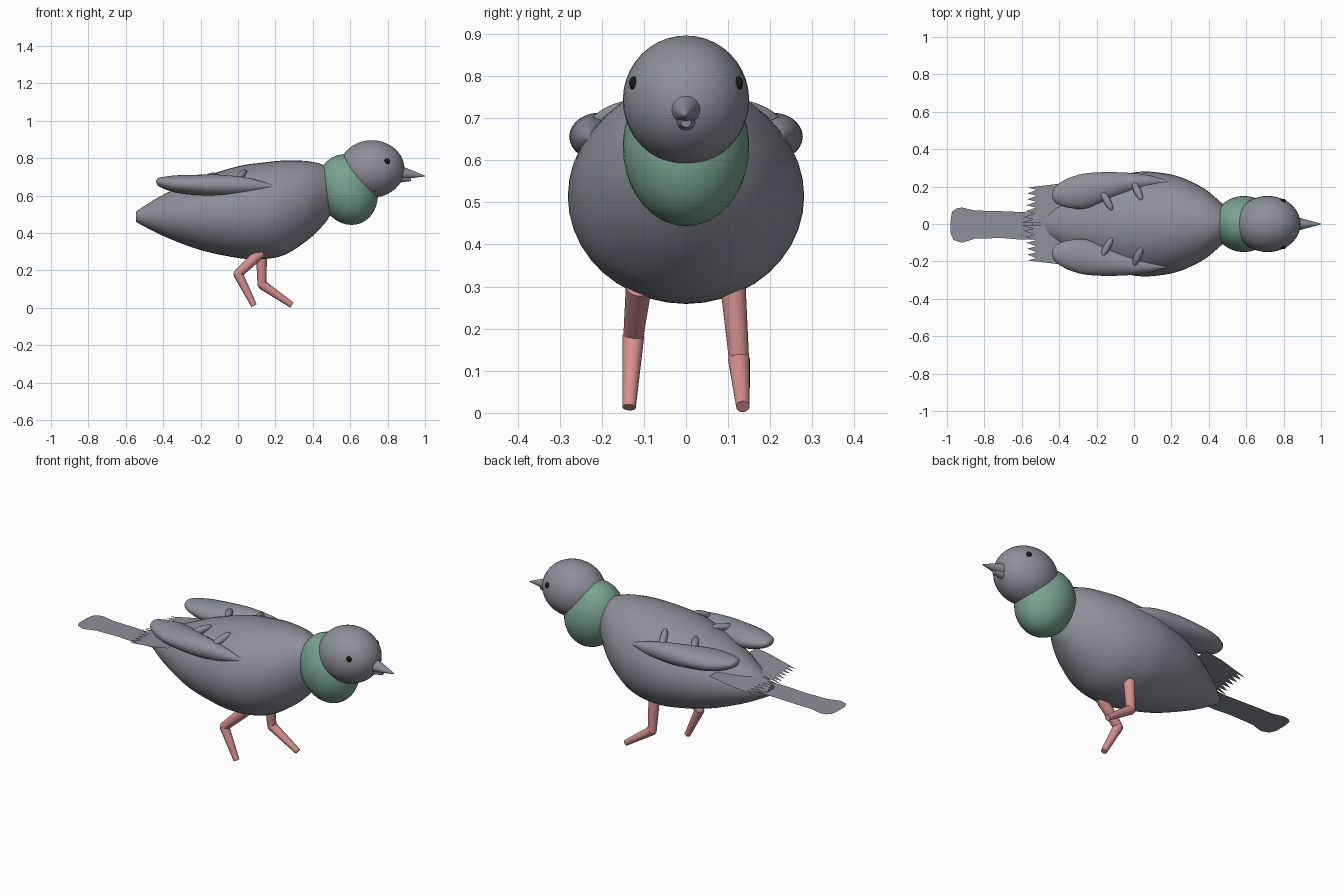
import bpy, bmesh, math
from mathutils import Vector, Matrix

if "Cube" in bpy.data.objects:
    bpy.data.objects.remove(bpy.data.objects["Cube"])


def material(name, rgb):
    m = bpy.data.materials.new(name)
    m.diffuse_color = (*rgb, 1)
    m.use_nodes = True
    m.node_tree.nodes["Principled BSDF"].inputs["Base Color"].default_value = m.diffuse_color
    return m


GREY = material("slate_grey", (0.27, 0.275, 0.325))
GREEN = material("soft_green", (0.19, 0.36, 0.28))
PINK = material("leg_pink", (0.66, 0.28, 0.27))
BLACK = material("eye_black", (0.01, 0.01, 0.01))


def finish(bm, name, mat, smooth=True, solid=True):
    if solid:
        bmesh.ops.recalc_face_normals(bm, faces=bm.faces)
    me = bpy.data.meshes.new(name)
    bm.to_mesh(me)
    bm.free()
    me.materials.append(mat)
    ob = bpy.data.objects.new(name, me)
    bpy.context.collection.objects.link(ob)
    if smooth:
        bpy.ops.object.select_all(action='DESELECT')
        ob.select_set(True)
        bpy.context.view_layer.objects.active = ob
        bpy.ops.object.shade_smooth_by_angle(angle=math.radians(50))
    return ob


def ellipsoid(name, mat, centre, radii, rot=None, segs=40):
    bm = bmesh.new()
    mtx = Matrix.Translation(centre) @ (rot or Matrix()) @ Matrix.Diagonal((*radii, 1))
    bmesh.ops.create_uvsphere(bm, u_segments=segs, v_segments=segs // 2, radius=1, matrix=mtx)
    return finish(bm, name, mat)


def rod(name, mat, a, b, r1, r2, segs=20):
    """Tapered cylinder from a to b."""
    a, b = Vector(a), Vector(b)
    d = b - a
    bm = bmesh.new()
    mtx = Matrix.Translation((a + b) / 2) @ d.to_track_quat('Z', 'Y').to_matrix().to_4x4()
    bmesh.ops.create_cone(bm, cap_ends=True, segments=segs, radius1=r1, radius2=r2,
                          depth=d.length, matrix=mtx)
    return finish(bm, name, mat)


def loft(name, mat, stations, segs=40, steps=4):
    """Elliptical sections along x: (x, centre y, centre z, half width, half height)."""
    p = [stations[0]] + stations + [stations[-1]]
    rows = []
    for i in range(1, len(p) - 2):
        for k in range(steps):
            t = k / steps
            rows.append([0.5 * (2 * b + (c - a) * t + (2 * a - 5 * b + 4 * c - d) * t * t
                                + (3 * b - a - 3 * c + d) * t ** 3)
                         for a, b, c, d in zip(*p[i - 1:i + 3])])
    rows.append(stations[-1])
    bm = bmesh.new()
    rings = []
    for x, cy, cz, w, h in rows:
        rings.append([bm.verts.new((x, cy + w * math.cos(math.tau * j / segs),
                                    cz + h * math.sin(math.tau * j / segs)))
                      for j in range(segs)])
    for r0, r1 in zip(rings, rings[1:]):
        for j in range(segs):
            n = (j + 1) % segs
            bm.faces.new((r0[j], r0[n], r1[n], r1[j]))
    bm.faces.new(rings[0])
    bm.faces.new(rings[-1])
    return finish(bm, name, mat)


def sheet(name, mat, points):
    """Flat paper-thin outline."""
    bm = bmesh.new()
    f = bm.faces.new([bm.verts.new(q) for q in points])
    f.normal_update()
    if f.normal.z < 0:
        f.normal_flip()
    bmesh.ops.triangulate(bm, faces=[f])
    return finish(bm, name, mat, smooth=False, solid=False)


# Body: egg shape tapering to the tail
loft("body", GREY, [
    (-0.545, 0, 0.488, 0.028, 0.028), (-0.50, 0, 0.490, 0.060, 0.055),
    (-0.39, 0, 0.495, 0.132, 0.115), (-0.20, 0, 0.502, 0.228, 0.193),
    (0.00, 0, 0.512, 0.276, 0.245), (0.125, 0, 0.518, 0.276, 0.258),
    (0.25, 0, 0.536, 0.250, 0.252), (0.377, 0, 0.575, 0.188, 0.209),
    (0.457, 0, 0.604, 0.122, 0.160), (0.485, 0, 0.612, 0.095, 0.130),
    (0.505, 0, 0.612, 0.065, 0.090), (0.52, 0, 0.612, 0.003, 0.003)])

# Neck and head
ellipsoid("neck", GREEN, (0.587, 0, 0.632), (0.157, 0.15, 0.192),
          Matrix.Rotation(math.radians(-20), 4, 'Y'))
ellipsoid("head", GREY, (0.715, 0, 0.743), (0.175, 0.15, 0.153))

# Beak: long upper cone, short blunt lower one
rod("upper_beak", GREY, (0.865, 0, 0.722), (1.0, 0, 0.705), 0.038, 0.002, 28)
rod("lower_beak", GREY, (0.84, 0, 0.697), (0.925, 0, 0.690), 0.030, 0.012, 28)

# Legs: (side, hip, knee, toe)
for side, hip, knee, toe in (
        ("right", (0.125, -0.112, 0.30), (0.0, -0.125, 0.182), (0.085, -0.135, 0.013)),
        ("left", (0.125, 0.110, 0.32), (0.128, 0.126, 0.125), (0.288, 0.135, 0.015))):
    rod(side + "_upper_leg", PINK, hip, knee, 0.031, 0.024)
    rod(side + "_lower_leg", PINK, knee, toe, 0.026, 0.016)
    ellipsoid(side + "_knee", PINK, knee, (0.024, 0.024, 0.024), segs=20)

for s, side in ((1, "left"), (-1, "right")):
    # Eye
    ellipsoid(side + "_eye", BLACK, (0.797, s * 0.125, 0.783), (0.016, 0.010, 0.016), segs=20)

    # Wing: flattened teardrop, pointed toward the front
    loft(side + "_wing", GREY, [
        (-0.438, s * 0.155, 0.676, 0.004, 0.003), (-0.428, s * 0.157, 0.674, 0.034, 0.020),
        (-0.40, s * 0.160, 0.669, 0.058, 0.031), (-0.34, s * 0.167, 0.663, 0.082, 0.045),
        (-0.25, s * 0.178, 0.658, 0.094, 0.053), (-0.10, s * 0.209, 0.656, 0.068, 0.056),
        (0.05, s * 0.226, 0.655, 0.040, 0.041), (0.15, s * 0.226, 0.651, 0.016, 0.018),
        (0.205, s * 0.225, 0.648, 0.002, 0.002)], 28)

    # Small pegs joining wing to back
    for i, (a, b) in enumerate((((-0.178, 0.185, 0.69), (-0.116, 0.072, 0.712)),
                                ((-0.005, 0.228, 0.685), (0.042, 0.125, 0.735)))):
        a, b = Vector((a[0], s * a[1], a[2])), Vector((b[0], s * b[1], b[2]))
        ellipsoid(f"{side}_wing_peg_{i + 1}", GREY, (a + b) / 2,
                  (0.02, 0.02, (b - a).length / 2),
                  (b - a).to_track_quat('Z', 'Y').to_matrix().to_4x4(), 20)

    # Serrated wing feathers, sloping down to the rear
    teeth = 7
    edge = [(-0.30, 0.05), (-0.30, 0.215), (-0.40, 0.215)]
    for i in range(teeth):
        y = 0.195 - 0.19 * i / (teeth - 1)
        tip = -0.57 - 0.035 * (i / (teeth - 1)) ** 3
        edge.append((tip, y))
        if i < teeth - 1:
            edge.append((tip + 0.05, y - 0.012))
    edge.append((-0.47, 0.004))
    sheet(side + "_wing_feathers", GREY,
          [(x, s * y, 0.585 + (x + 0.31) * 0.165) for x, y in edge])

# Tail: flat sheet with a flared rounded end
upper = [(-0.46, 0.07), (-0.56, 0.062), (-0.70, 0.068), (-0.85, 0.072), (-0.885, 0.08),
         (-0.92, 0.088), (-0.95, 0.083), (-0.973, 0.065), (-0.98, 0.02)]
lower = [(-0.98, -0.05), (-0.965, -0.085), (-0.92, -0.1), (-0.88, -0.088), (-0.85, -0.078),
         (-0.70, -0.075), (-0.60, -0.084), (-0.46, -0.08)]
sheet("tail", GREY, [(x, y, 0.49) for x, y in upper + lower])
